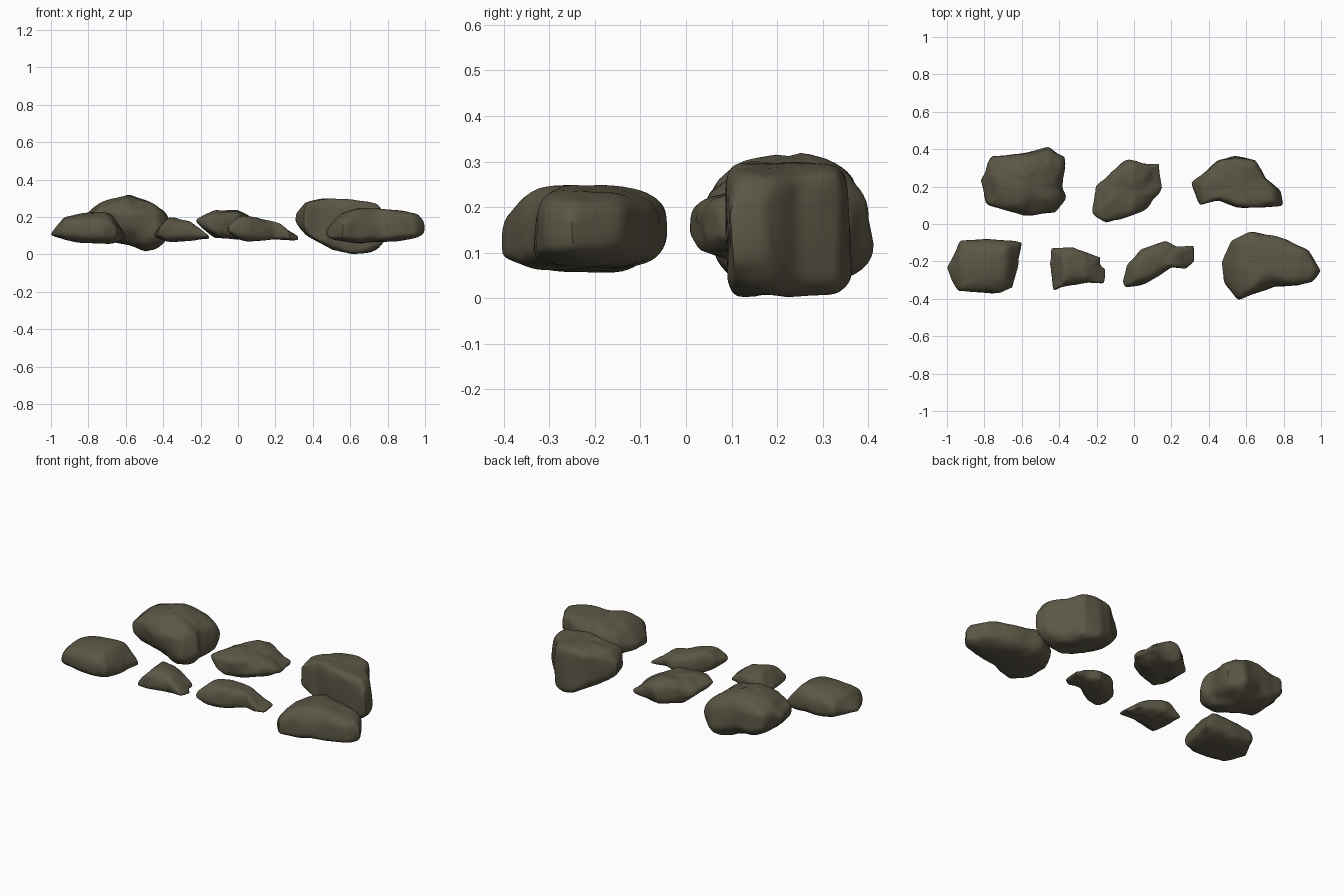
import bpy, bmesh, math
from mathutils import Vector, noise

cube = bpy.data.objects.get("Cube")
if cube:
    bpy.data.objects.remove(cube)

stone = bpy.data.materials.new("olive_stone")
stone.use_nodes = True
colour = (0.105, 0.094, 0.060, 1)
stone.diffuse_color = colour
stone.node_tree.nodes["Principled BSDF"].inputs["Base Color"].default_value = colour

SIDES, RINGS = 72, 26


def resample(points, count):
    """Even points along a closed outline."""
    pts = [Vector(p) / 100 for p in points]
    pairs = list(zip(pts, pts[1:] + pts[:1]))
    total = sum((b - a).length for a, b in pairs)
    out, travelled, step = [], 0.0, total / count
    for a, b in pairs:
        length = (b - a).length
        while len(out) < count and len(out) * step < travelled + length:
            out.append(a.lerp(b, (len(out) * step - travelled) / length))
        travelled += length
    return out


def relax(points, reach):
    """Outline with its corners averaged away, for the inner rings."""
    n, width = len(points), 2 * reach + 1
    return [sum((points[(i + k) % n] for k in range(-reach, reach + 1)), Vector((0, 0))) / width
            for i in range(n)]


def heights(profile, x):
    """Bottom and top height of the rock at x."""
    x = min(max(x * 100, profile[0][0]), profile[-1][0])
    for (xa, la, ha), (xb, lb, hb) in zip(profile, profile[1:]):
        if x <= xb:
            t = (x - xa) / (xb - xa)
            return (la + (lb - la) * t) / 100, (ha + (hb - ha) * t) / 100


def rock(name, outline, profile, blunt_x, blunt_y, waist=0.5, lean=0.0, rough=0.014):
    """Rock filling a plan outline between the two edges of a front profile.
    Bluntness squares off the ends and sides; waist is the height of the rim,
    and lean raises the rim towards the back."""
    rim = resample(outline, SIDES)
    core = relax(rim, 4)
    centre = sum(rim, Vector((0, 0))) / SIDES
    bm = bmesh.new()

    def vertex(flat, h):
        low, high = heights(profile, flat.x)
        level = waist + lean * (flat.y - centre.y)
        reach = 1 - level if h > 0 else level
        p = Vector((flat.x, flat.y, low + (high - low) * (level + h * reach)))
        # Broad lumps plus finer chips
        p += noise.noise_vector(p * 9) * rough
        p += noise.noise_vector(p * 22) * rough * 0.4
        return bm.verts.new(p)

    def ring(angle):
        verts = []
        for edge, inner in zip(rim, core):
            side = (edge - centre).normalized().x ** 2
            power = 2 / (blunt_x * side + blunt_y * (1 - side))
            r = math.cos(angle) ** power
            h = math.copysign(abs(math.sin(angle)) ** power, angle)
            verts.append(vertex(centre.lerp(inner.lerp(edge, r ** 3), r), h))
        return verts

    rings = [ring(math.pi * (i / RINGS - 0.5)) for i in range(1, RINGS)]
    for lower, upper in zip(rings, rings[1:]):
        for j in range(SIDES):
            k = (j + 1) % SIDES
            bm.faces.new((lower[j], lower[k], upper[k], upper[j]))
    for end, h in ((rings[0], -1), (rings[-1], 1)):
        pole = vertex(centre, h)
        for j in range(SIDES):
            bm.faces.new((end[j], end[(j + 1) % SIDES], pole))
    bmesh.ops.smooth_vert(bm, verts=bm.verts, factor=0.5,
                          use_axis_x=True, use_axis_y=True, use_axis_z=True)
    bmesh.ops.recalc_face_normals(bm, faces=bm.faces)
    mesh = bpy.data.meshes.new(name)
    bm.to_mesh(mesh)
    bm.free()
    mesh.materials.append(stone)
    obj = bpy.data.objects.new(name, mesh)
    bpy.context.collection.objects.link(obj)
    bpy.ops.object.select_all(action='DESELECT')
    obj.select_set(True)
    bpy.context.view_layer.objects.active = obj
    bpy.ops.object.shade_smooth_by_angle(angle=math.radians(40))


# Back row: outline is (x, y), profile is (x, bottom, top), in hundredths
rock("back_right_rock",
     [(-82, 23), (-76, 37), (-60, 38), (-45, 41), (-37, 36), (-39, 20),
      (-36, 15), (-42, 6), (-60, 5), (-79, 11)],
     [(-82, 14, 24), (-75, 9, 28), (-60, 5, 32), (-50, 2, 29), (-39, 3, 26), (-36, 8, 23)],
     3.4, 2.4, waist=0.53, lean=-0.3, rough=0.015)
rock("back_middle_rock",
     [(-22, 9), (-20, 20), (-13, 28), (-3, 35), (5, 32), (13, 32), (15, 20),
      (8, 9), (-2, 3), (-15, 1), (-22, 4)],
     [(-22, 15, 20), (-12, 9, 24), (0, 8, 24), (8, 9, 20), (15, 10, 16)],
     2.8, 2.8, rough=0.015)
rock("back_left_rock",
     [(31, 22), (35, 10), (45, 13), (55, 9), (70, 9), (80, 10), (78, 18),
      (70, 25), (65, 34), (55, 36), (45, 34), (35, 25)],
     [(31, 16, 23), (36, 10, 28), (50, 3, 30), (60, 0, 29), (75, 2, 28), (80, 4, 24)],
     5, 8, rough=0.01)

# Front row
rock("front_right_rock",
     [(-100, -23), (-93, -9), (-80, -8), (-60, -10), (-62, -22), (-65, -34),
      (-72, -37), (-94, -36), (-97, -30)],
     [(-100, 9, 13), (-93, 7, 21), (-82, 6, 22), (-68, 5, 23), (-60, 6, 14)],
     2.9, 2.7, waist=0.42, rough=0.007)
rock("small_front_rock",
     [(-45, -22), (-44, -13), (-33, -12), (-25, -15), (-18, -18), (-18, -22),
      (-15, -25), (-17, -32), (-25, -31), (-35, -33), (-43, -36)],
     [(-44, 8, 14), (-38, 7, 20), (-26, 7, 18), (-20, 8, 15), (-15, 8, 11)],
     2.6, 2.5, waist=0.38, rough=0.01)
rock("slim_front_rock",
     [(-6, -31), (-4, -22), (4, -13), (10, -11), (17, -9), (22, -12), (32, -12),
      (33, -20), (28, -24), (20, -23), (13, -28), (6, -32), (-5, -34)],
     [(-6, 10, 18), (0, 7, 22), (10, 7, 20), (22, 8, 17), (32, 7, 11)],
     2.7, 2.7, waist=0.38, rough=0.008)
rock("front_left_rock",
     [(47, -20), (52, -9), (62, -4), (75, -6), (85, -10), (93, -14), (100, -25),
      (95, -31), (88, -33), (75, -33), (65, -37), (55, -41), (48, -31)],
     [(47, 8, 15), (55, 7, 22), (65, 6, 25), (80, 7, 24), (96, 8, 24), (100, 9, 21)],
     4, 2.9, waist=0.4, lean=0.7, rough=0.007)
